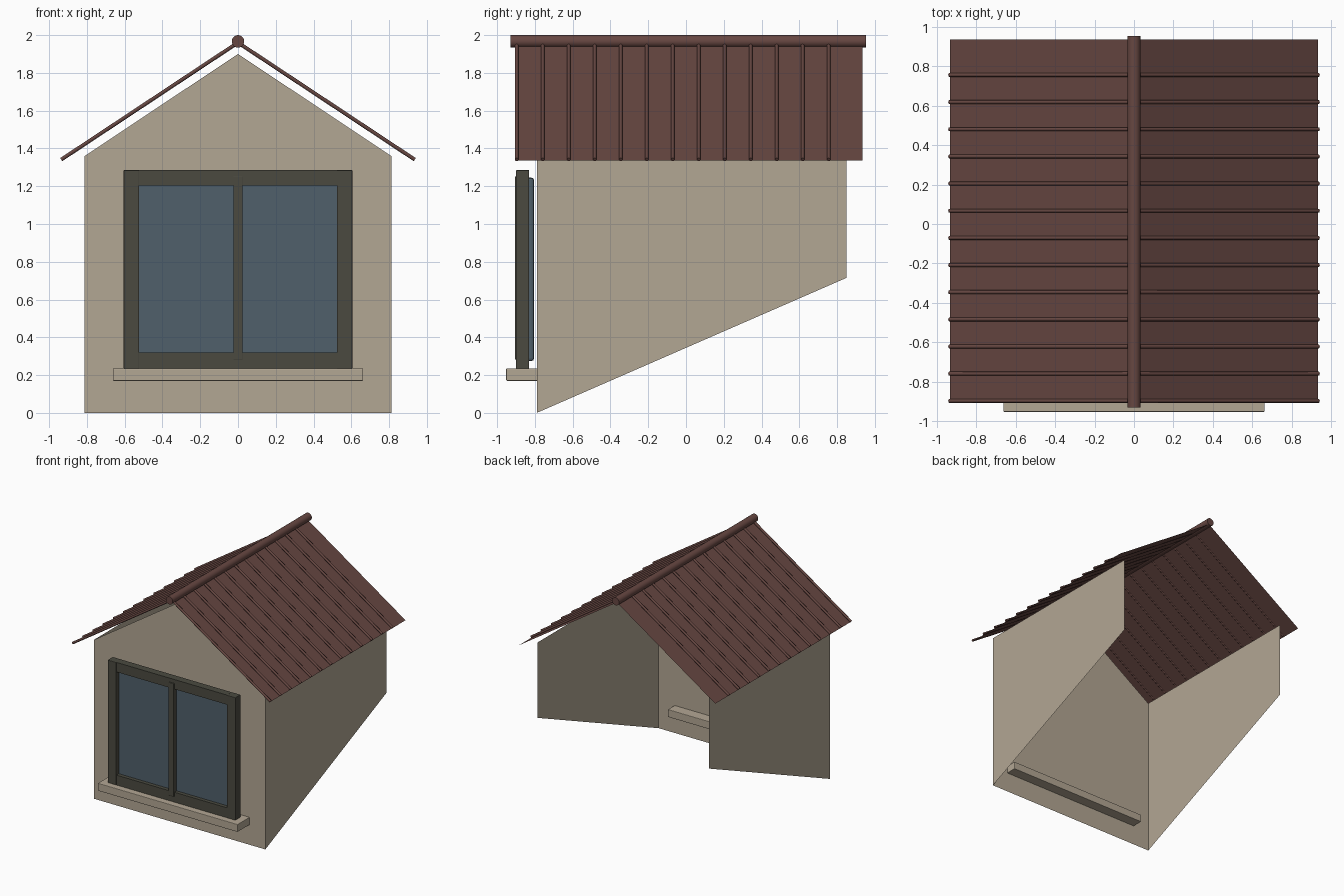
import bpy
import bmesh
import math
from mathutils import Vector

if "Cube" in bpy.data.objects:
    bpy.data.objects.remove(bpy.data.objects["Cube"], do_unlink=True)


def material(name, rgb):
    mat = bpy.data.materials.new(name)
    mat.use_nodes = True
    mat.diffuse_color = (*rgb, 1)
    mat.node_tree.nodes["Principled BSDF"].inputs["Base Color"].default_value = (*rgb, 1)
    return mat


plaster = material("beige plaster", (0.45, 0.385, 0.295))
roofing = material("red brown metal", (0.135, 0.063, 0.054))
framing = material("dark olive frame", (0.07, 0.068, 0.051))
glazing = material("blue grey glass", (0.08, 0.118, 0.148))


def add_object(name, bm, mat):
    mesh = bpy.data.meshes.new(name)
    bm.to_mesh(mesh)
    bm.free()
    mesh.materials.append(mat)
    obj = bpy.data.objects.new(name, mesh)
    bpy.context.collection.objects.link(obj)
    return obj


def sheet(name, points, mat):
    bm = bmesh.new()
    bm.faces.new([bm.verts.new(p) for p in points])
    return add_object(name, bm, mat)


def box(name, x, y, z, mat, bevel=0):
    bm = bmesh.new()
    bmesh.ops.create_cube(bm, size=1)
    for v in bm.verts:
        v.co = [lo + (c + 0.5) * (hi - lo) for c, (lo, hi) in zip(v.co, (x, y, z))]
    if bevel:
        bmesh.ops.bevel(bm, geom=bm.edges[:], offset=bevel, segments=2,
                        profile=0.5, affect="EDGES")
    return add_object(name, bm, mat)


def add_rod(bm, start, end, radius, sides):
    start, end = Vector(start), Vector(end)
    axis = end - start
    made = bmesh.ops.create_cone(bm, cap_ends=True, segments=sides, radius1=radius,
                                 radius2=radius, depth=axis.length)["verts"]
    bmesh.ops.rotate(bm, verts=made, matrix=axis.to_track_quat("Z", "Y").to_matrix())
    bmesh.ops.translate(bm, verts=made, vec=(start + end) / 2)


def smooth(obj):
    bpy.ops.object.select_all(action="DESELECT")
    obj.select_set(True)
    bpy.context.view_layer.objects.active = obj
    bpy.ops.object.shade_smooth_by_angle(angle=math.radians(50))


# Thin walls, open at the back and underneath
half, front, back, eave = 0.812, -0.79, 0.85, 1.36
sheet("front_wall", [(-half, front, 0), (half, front, 0), (half, front, eave),
                     (0, front, 1.9), (-half, front, eave)], plaster)
for side, s in (("left", 1), ("right", -1)):
    x = s * half
    wall = [(x, front, 0), (x, back, 0.715), (x, back, eave), (x, front, eave)]
    sheet(side + "_wall", wall[::s], plaster)

# Roof sheets with raised seams
low, top = Vector((0.932, 0, 1.335)), Vector((0, 0, 1.952))
lift = Vector((top.z - low.z, 0, low.x)).normalized() * 0.007
roof_front, roof_back, seams = -0.9, 0.935, 13
for side, s in (("left", 1), ("right", -1)):
    slope = [(s * low.x, roof_front, low.z), (s * low.x, roof_back, low.z),
             (0, roof_back, top.z), (0, roof_front, top.z)]
    sheet(side + "_roof", slope[::s], roofing)
    bm = bmesh.new()
    for i in range(seams):
        y = -0.896 + i * 0.1376
        a, b = low + lift, top + lift
        add_rod(bm, (s * a.x, y, a.z), (s * b.x, y, b.z), 0.01, 8)
    smooth(add_object(side + "_roof_seams", bm, roofing))

# Ridge cap
bm = bmesh.new()
add_rod(bm, (0, -0.93, 1.967), (0, 0.952, 1.967), 0.033, 24)
smooth(add_object("ridge_cap", bm, roofing))

# Window
for side, s in (("left", 1), ("right", -1)):
    box(side + "_window_post", sorted((s * 0.523, s * 0.605)), (-0.9, -0.83),
        (0.235, 1.285), framing, 0.003)
for name, z in (("top", (1.203, 1.285)), ("bottom", (0.235, 0.32))):
    box(name + "_window_rail", (-0.523, 0.523), (-0.897, -0.833), z, framing)
box("window_mullion", (-0.025, 0.025), (-0.906, -0.835), (0.282, 1.252), framing, 0.004)
box("window_glass", (-0.55, 0.55), (-0.865, -0.805), (0.275, 1.245), glazing, 0.012)

# Sill, running through the front wall
box("window_sill", (-0.662, 0.662), (-0.952, -0.7), (0.17, 0.235), plaster, 0.004)
